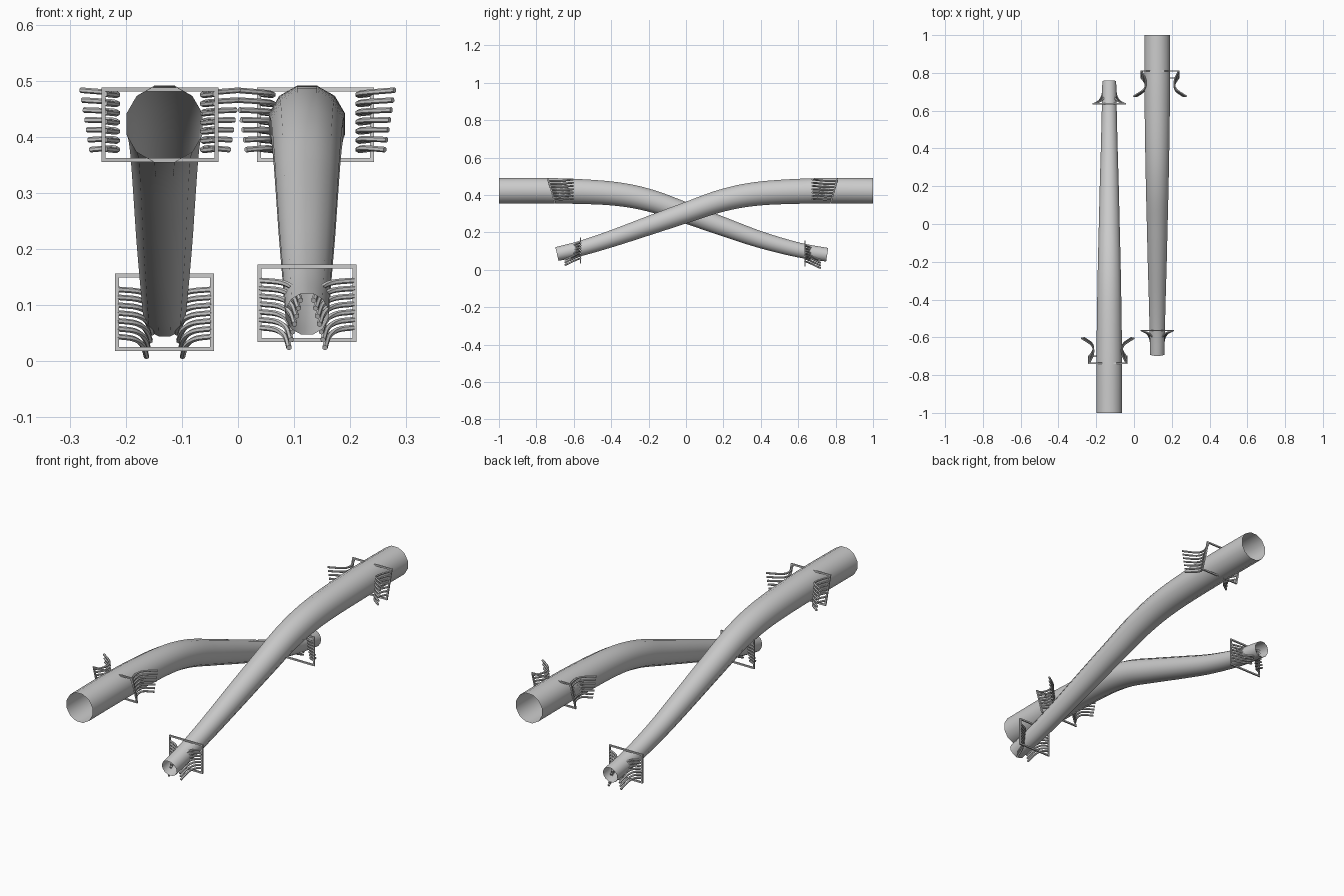
import bpy, bmesh, math
from mathutils import Vector

if "Cube" in bpy.data.objects:
    bpy.data.objects.remove(bpy.data.objects["Cube"])

grey = bpy.data.materials.new("light_grey")
grey.use_nodes = True
COLOUR = (0.6, 0.6, 0.6, 1)
grey.diffuse_color = COLOUR
grey.node_tree.nodes["Principled BSDF"].inputs["Base Color"].default_value = COLOUR


def smooth_path(points, steps):
    """Catmull-Rom path through the points; extra components are carried along."""
    pts = [Vector(p) for p in points]
    pts = [2 * pts[0] - pts[1]] + pts + [2 * pts[-1] - pts[-2]]
    out = []
    for a, b, c, d in zip(pts, pts[1:], pts[2:], pts[3:]):
        for k in range(steps):
            t = k / steps
            out.append(0.5 * (2 * b + (c - a) * t + (2 * a - 5 * b + 4 * c - d) * t * t
                              + (3 * b - a - 3 * c + d) * t ** 3))
    return out + [pts[-2]]


def sweep(bm, path, sides, capped):
    """Round section along a path of (x, y, z, radius)."""
    rings = []
    for i, p in enumerate(path):
        tangent = (path[min(i + 1, len(path) - 1)] - path[max(i - 1, 0)]).to_3d().normalized()
        across = tangent.cross(Vector((0, 0, 1))).normalized()
        up = across.cross(tangent)
        ring = []
        for k in range(sides):
            a = 2 * math.pi * (k + 0.5) / sides
            ring.append(bm.verts.new(p.to_3d() + p[3] * (across * math.cos(a) + up * math.sin(a))))
        rings.append(ring)
    for r, s in zip(rings, rings[1:]):
        for k in range(sides):
            n = (k + 1) % sides
            bm.faces.new((r[k], r[n], s[n], s[k]))
    if capped:
        bm.faces.new(rings[0][::-1])
        bm.faces.new(rings[-1])


def finish(bm, name):
    bmesh.ops.recalc_face_normals(bm, faces=bm.faces)
    mesh = bpy.data.meshes.new(name)
    bm.to_mesh(mesh)
    bm.free()
    mesh.materials.append(grey)
    obj = bpy.data.objects.new(name, mesh)
    bpy.context.collection.objects.link(obj)
    bpy.ops.object.select_all(action="DESELECT")
    obj.select_set(True)
    bpy.context.view_layer.objects.active = obj
    bpy.ops.object.shade_smooth_by_angle(angle=math.radians(40))


def tube(name, x, points):
    bm = bmesh.new()
    sweep(bm, smooth_path([(x, y, z, r) for y, z, r in points], 6), 12, False)
    finish(bm, name)


def frame(name, x, half, y_top, y_low, z_low, z_top, t=0.007):
    """Rectangular frame of four square bars, leaning from y_low to y_top."""
    bm = bmesh.new()
    loops = []
    for inset, side in ((0, -1), (0, 1), (t, 1), (t, -1)):
        w = half - inset
        loop = []
        for sx, z, y in ((-1, z_low + inset, y_low), (1, z_low + inset, y_low),
                         (1, z_top - inset, y_top), (-1, z_top - inset, y_top)):
            loop.append(bm.verts.new((x + sx * w, y + side * t / 2, z)))
        loops.append(loop)
    for a, b in zip(loops, loops[1:] + loops[:1]):
        for k in range(4):
            n = (k + 1) % 4
            bm.faces.new((a[k], a[n], b[n], b[k]))
    finish(bm, name)


RIBS = 7


def flared_ribs(name, x, y_top, y_low, facing):
    """Ribs that hook inward from the frame sides, then flare outward."""
    bm = bmesh.new()
    y_tip = y_top + facing * 0.135
    for i in range(RIBS):
        f = i / (RIBS - 1)
        y0 = y_top + (y_low - y_top) * f
        reach = y_tip - y0
        z = 0.478 - 0.098 * f
        tip = 0.141 - 0.017 * f
        shape = ((0.098, 0, -0.002), (0.077, 0.36, -0.004), (0.084, 0.7, 0), (tip, 1, 0.005 - 0.008 * f))
        for s in (-1, 1):
            pts = [(x + s * dx, y0 + reach * u, z + dz, 0.005) for dx, u, dz in shape]
            sweep(bm, smooth_path(pts, 4), 6, True)
    finish(bm, name)


def closing_ribs(name, x, half, y, facing, z_low, z_top):
    """Ribs that sweep inward from the frame sides and droop along the tube."""
    bm = bmesh.new()
    for i in range(RIBS):
        f = i / (RIBS - 1)
        z = z_top + (z_low - z_top) * f
        tip = 0.012 + 0.02 * f
        for s in (-1, 1):
            pts = []
            for u, v, drop in ((0, 0, 0), (0.55, 0.18, 0.004), (0.87, 0.5, 0.016), (1, 1, 0.036)):
                dx = half + (tip - half) * u
                pts.append((x + s * dx, y + facing * 0.085 * v, z - drop, 0.005))
            sweep(bm, smooth_path(pts, 4), 6, True)
    finish(bm, name)


# Two tapered open tubes that cross in opposite directions
tube("right_tube", -0.131, [
    (-1, 0.422, 0.07), (-0.7, 0.422, 0.07), (-0.4, 0.408, 0.066), (-0.2, 0.372, 0.062),
    (0, 0.303, 0.057), (0.2, 0.23, 0.052), (0.4, 0.16, 0.046), (0.6, 0.106, 0.041), (0.755, 0.08, 0.038)])
tube("left_tube", 0.123, [
    (1, 0.422, 0.07), (0.7, 0.422, 0.07), (0.4, 0.408, 0.066), (0.2, 0.372, 0.062),
    (0, 0.305, 0.057), (-0.2, 0.235, 0.052), (-0.4, 0.165, 0.046), (-0.56, 0.115, 0.042), (-0.69, 0.084, 0.039)])

# Frames and flared ribs near the wide ends
for side, x, y, facing in (("right", -0.139, -0.738, 1), ("left", 0.138, 0.81, -1)):
    y_low = y + facing * 0.037
    frame(side + "_wide_frame", x, 0.104, y, y_low, 0.355, 0.488)
    flared_ribs(side + "_flared_ribs", x, y, y_low, facing)

# Frames and closing ribs near the narrow ends
for side, x, y, facing, base in (("right", -0.131, 0.636, 1, 0.018), ("left", 0.123, -0.564, -1, 0.034)):
    frame(side + "_narrow_frame", x, 0.088, y, y, base, base + 0.138)
    closing_ribs(side + "_closing_ribs", x, 0.084, y, facing, base + 0.026, base + 0.11)
